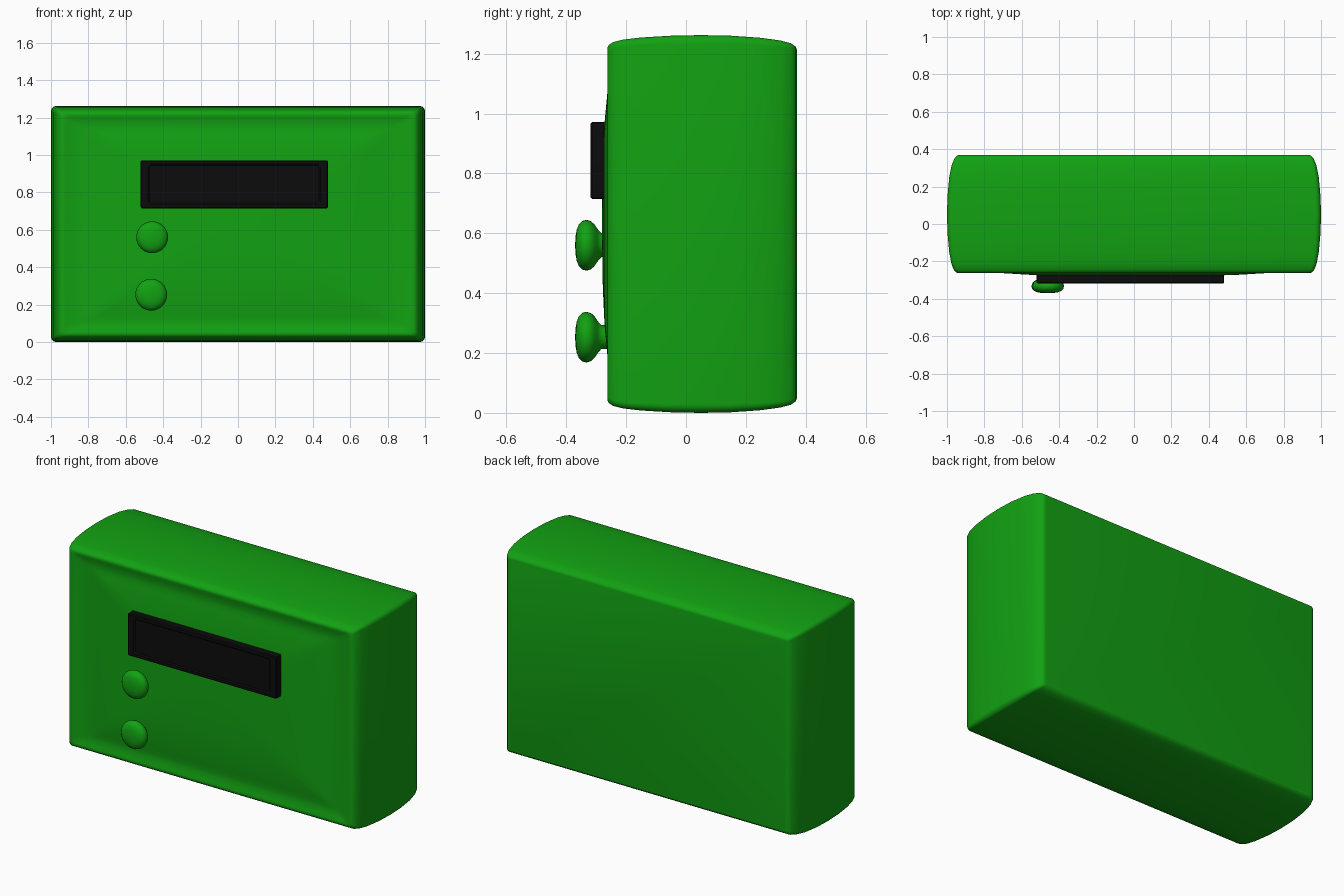
import bpy, bmesh, math
from mathutils import Matrix

def material(name, rgb):
    m = bpy.data.materials.new(name)
    m.diffuse_color = (*rgb, 1)
    return m

green = material("green_plastic", (0.006, 0.36, 0.006))
black = material("black_plastic", (0.0035, 0.0035, 0.0035))

def finish(bm, name, mat, angle):
    bmesh.ops.recalc_face_normals(bm, faces=bm.faces)
    me = bpy.data.meshes.new(name)
    bm.to_mesh(me)
    bm.free()
    ob = bpy.data.objects.new(name, me)
    bpy.context.collection.objects.link(ob)
    me.materials.append(mat)
    bpy.ops.object.select_all(action='DESELECT')
    ob.select_set(True)
    bpy.context.view_layer.objects.active = ob
    bpy.ops.object.shade_smooth_by_angle(angle=math.radians(angle))
    return ob

def loft(bm, loops):
    rings = [[bm.verts.new(p) for p in loop] for loop in loops]
    n = len(rings[0])
    for a, b in zip(rings, rings[1:]):
        for i in range(n):
            j = (i + 1) % n
            bm.faces.new((a[i], a[j], b[j], b[i]))
    bm.faces.new(rings[0])
    bm.faces.new(rings[-1])

def rounded_rect(hx, hz, y, r, cx=0, cz=0.631, seg=6):
    pts = []
    for k, (sx, sz) in enumerate(((1, 1), (-1, 1), (-1, -1), (1, -1))):
        for i in range(seg + 1):
            a = math.pi / 2 * (k + i / seg)
            pts.append((cx + sx * (hx - r) + r * math.cos(a), y,
                        cz + sz * (hz - r) + r * math.sin(a)))
    return pts

# Case: bulging sides, flat back, raised front rim and pillowed front panel
# Each section: half width, half height, depth, corner radius
sections = [
    (0.930, 0.582, 0.370, 0.012), (0.945, 0.592, 0.367, 0.014),
    (0.960, 0.604, 0.350, 0.018), (0.975, 0.613, 0.315, 0.022),
    (0.988, 0.622, 0.250, 0.025), (0.997, 0.629, 0.150, 0.028),
    (1.000, 0.631, 0.050, 0.030), (0.997, 0.629, -0.050, 0.028),
    (0.988, 0.623, -0.150, 0.025), (0.977, 0.616, -0.210, 0.022),
    (0.965, 0.608, -0.243, 0.020), (0.952, 0.598, -0.258, 0.020),
    (0.940, 0.588, -0.263, 0.020), (0.925, 0.577, -0.261, 0.022),
    (0.900, 0.560, -0.256, 0.025), (0.860, 0.535, -0.251, 0.030),
    (0.820, 0.510, -0.251, 0.035), (0.770, 0.480, -0.256, 0.040),
    (0.700, 0.435, -0.263, 0.050), (0.550, 0.340, -0.272, 0.060),
    (0.350, 0.210, -0.278, 0.080), (0.120, 0.070, -0.280, 0.050)]
bm = bmesh.new()
loft(bm, [rounded_rect(*s) for s in sections])
finish(bm, "case", green, 60)

# Display: slab with a shallow recessed window
bm = bmesh.new()
cx, cz = -0.02, 0.843
loft(bm, [rounded_rect(hx, hz, y, r, cx, cz, 3) for hx, hz, y, r in (
    (0.500, 0.128, -0.255, 0.006), (0.500, 0.128, -0.314, 0.006),
    (0.495, 0.123, -0.319, 0.006), (0.460, 0.108, -0.319, 0.015),
    (0.452, 0.101, -0.312, 0.015))])
finish(bm, "display", black, 30)

# Knobs: domed buttons on a tapered neck (radius, depth)
profile = [(0.040, -0.260), (0.040, -0.283), (0.055, -0.296), (0.070, -0.306),
           (0.080, -0.317), (0.085, -0.332), (0.081, -0.347), (0.070, -0.358),
           (0.052, -0.365), (0.030, -0.369), (0.010, -0.370)]
for name, x, z in (("upper_knob", -0.459, 0.560), ("lower_knob", -0.464, 0.253)):
    bm = bmesh.new()
    loft(bm, [[(x + r * math.cos(t * math.tau / 32), y, z + r * math.sin(t * math.tau / 32))
               for t in range(32)] for r, y in profile])
    finish(bm, name, green, 60)
